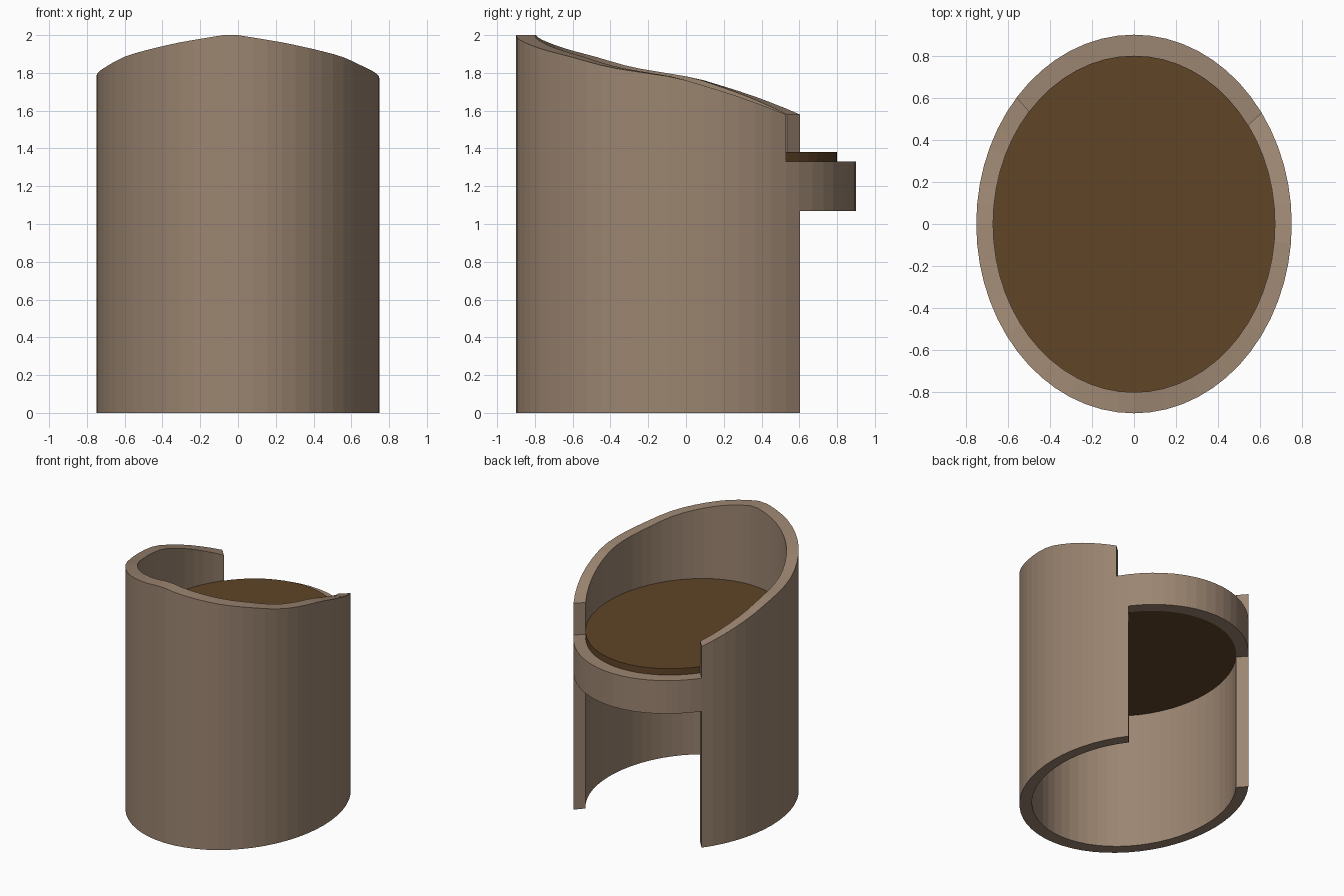
import bpy, bmesh, math

if "Cube" in bpy.data.objects:
    bpy.data.objects.remove(bpy.data.objects["Cube"])

STEP = 6                       # degrees per facet (60 sides)
OUTER, INNER = (0.75, 0.90), (0.67, 0.80)
BAND_LO, BAND_HI, SEAT_TOP = 1.07, 1.33, 1.38
# rim height against angle away from the front
RIM = [(0, 2.0), (3, 2.0), (22, 1.96), (49, 1.89), (66, 1.83),
       (90, 1.775), (108, 1.69), (129, 1.58)]


def rim_height(deg):
    d = min(abs(deg - 267), 129)
    for (a, za), (b, zb) in zip(RIM, RIM[1:]):
        if d <= b:
            return za + (zb - za) * (d - a) / (b - a)
    return RIM[-1][1]


def point(radii, deg, z):
    t = math.radians(deg)
    return (radii[0] * math.cos(t), radii[1] * math.sin(t), z)


def finish(name, bm, colour):
    bmesh.ops.remove_doubles(bm, verts=bm.verts, dist=1e-5)
    mesh = bpy.data.meshes.new(name)
    bm.to_mesh(mesh)
    bm.free()
    mat = bpy.data.materials.new(name + "_finish")
    mat.diffuse_color = colour
    mat.use_nodes = True
    mat.node_tree.nodes["Principled BSDF"].inputs["Base Color"].default_value = mat.diffuse_color
    mesh.materials.append(mat)
    obj = bpy.data.objects.new(name, mesh)
    bpy.context.collection.objects.link(obj)


# curved shell: wrap-around wall with a sloped rim, joined by a low back band
bm = bmesh.new()


def quad(*pts):
    bm.faces.new([bm.verts.new(p) for p in pts])


for a in range(138, 498, STEP):
    b = a + STEP
    lo = 0 if a < 402 else BAND_LO
    ha, hb = (rim_height(a), rim_height(b)) if a < 396 else (BAND_HI, BAND_HI)
    quad(point(OUTER, a, lo), point(OUTER, b, lo), point(OUTER, b, hb), point(OUTER, a, ha))
    quad(point(INNER, b, lo), point(INNER, a, lo), point(INNER, a, ha), point(INNER, b, hb))
    quad(point(OUTER, a, ha), point(OUTER, b, hb), point(INNER, b, hb), point(INNER, a, ha))
    quad(point(OUTER, b, lo), point(OUTER, a, lo), point(INNER, a, lo), point(INNER, b, lo))

# end faces of the wall above and below the band
for deg, lo, hi, start in [(138, 0, BAND_LO, True), (138, BAND_HI, rim_height(138), True),
                           (396, BAND_HI, rim_height(396), False), (402, 0, BAND_LO, False)]:
    pts = [point(OUTER, deg, lo), point(OUTER, deg, hi),
           point(INNER, deg, hi), point(INNER, deg, lo)]
    quad(*(pts if start else pts[::-1]))
finish("shell", bm, (0.33, 0.235, 0.165, 1))

# seat: thick oval disc inside the shell
bm = bmesh.new()
angles = range(0, 360, STEP)
low = [bm.verts.new(point(INNER, a, BAND_LO)) for a in angles]
top = [bm.verts.new(point(INNER, a, SEAT_TOP)) for a in angles]
bm.faces.new(top)
bm.faces.new(low[::-1])
for i in range(len(low)):
    j = (i + 1) % len(low)
    bm.faces.new([low[i], low[j], top[j], top[i]])
finish("seat", bm, (0.115, 0.058, 0.02, 1))
